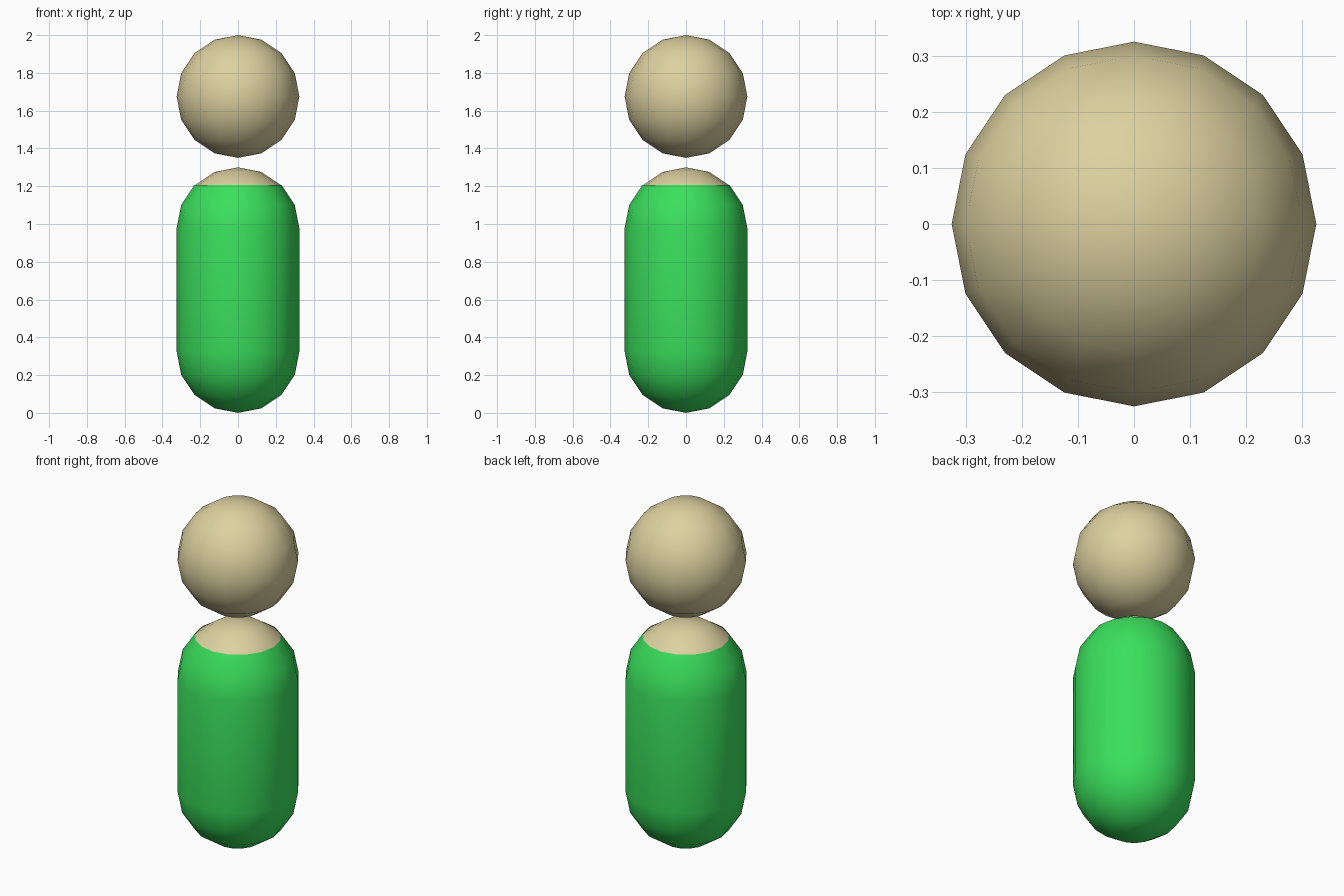
import bpy, bmesh
from math import sin, cos, pi

if "Cube" in bpy.data.objects:
    bpy.data.objects.remove(bpy.data.objects["Cube"])

SEG = 16            # sides around
STEP = pi / 8       # latitude step


def material(name, rgb):
    m = bpy.data.materials.new(name)
    m.diffuse_color = (*rgb, 1)
    m.use_nodes = True
    m.node_tree.nodes["Principled BSDF"].inputs["Base Color"].default_value = m.diffuse_color
    return m


def lathe(name, profile, mat):
    """Revolve (radius, z) points around z; zero radius makes a pole."""
    bm = bmesh.new()
    rings = []
    for r, z in profile:
        if r < 1e-5:
            rings.append([bm.verts.new((0, 0, z))] * SEG)
        else:
            rings.append([bm.verts.new((r * cos(2 * pi * i / SEG), r * sin(2 * pi * i / SEG), z))
                          for i in range(SEG)])
    for a, b in zip(rings, rings[1:]):
        for i in range(SEG):
            j = (i + 1) % SEG
            corners = list(dict.fromkeys((a[i], a[j], b[j], b[i])))
            bm.faces.new(corners).smooth = True
    me = bpy.data.meshes.new(name)
    bm.to_mesh(me)
    bm.free()
    me.materials.append(mat)
    ob = bpy.data.objects.new(name, me)
    bpy.context.collection.objects.link(ob)
    return ob


def arc(r, z, first, last):
    """Profile points of a sphere between two latitude steps (-4 to 4)."""
    return [(r * cos(k * STEP), z + r * sin(k * STEP)) for k in range(first, last + 1)]


tan = material("tan", (0.72, 0.64, 0.35))
green = material("green", (0.042, 0.745, 0.107))

# Round head floating above the body
lathe("head", arc(0.325, 1.675, -4, 4), tan)

# Capsule body, its dome showing at the neck
lathe("body", arc(0.32, 0.325, -4, 0) + arc(0.32, 0.98, 0, 4), tan)

# Thin open-necked shell over the body
lathe("shirt", arc(0.325, 0.325, -4, 0) + arc(0.325, 0.977, 0, 2), green)
